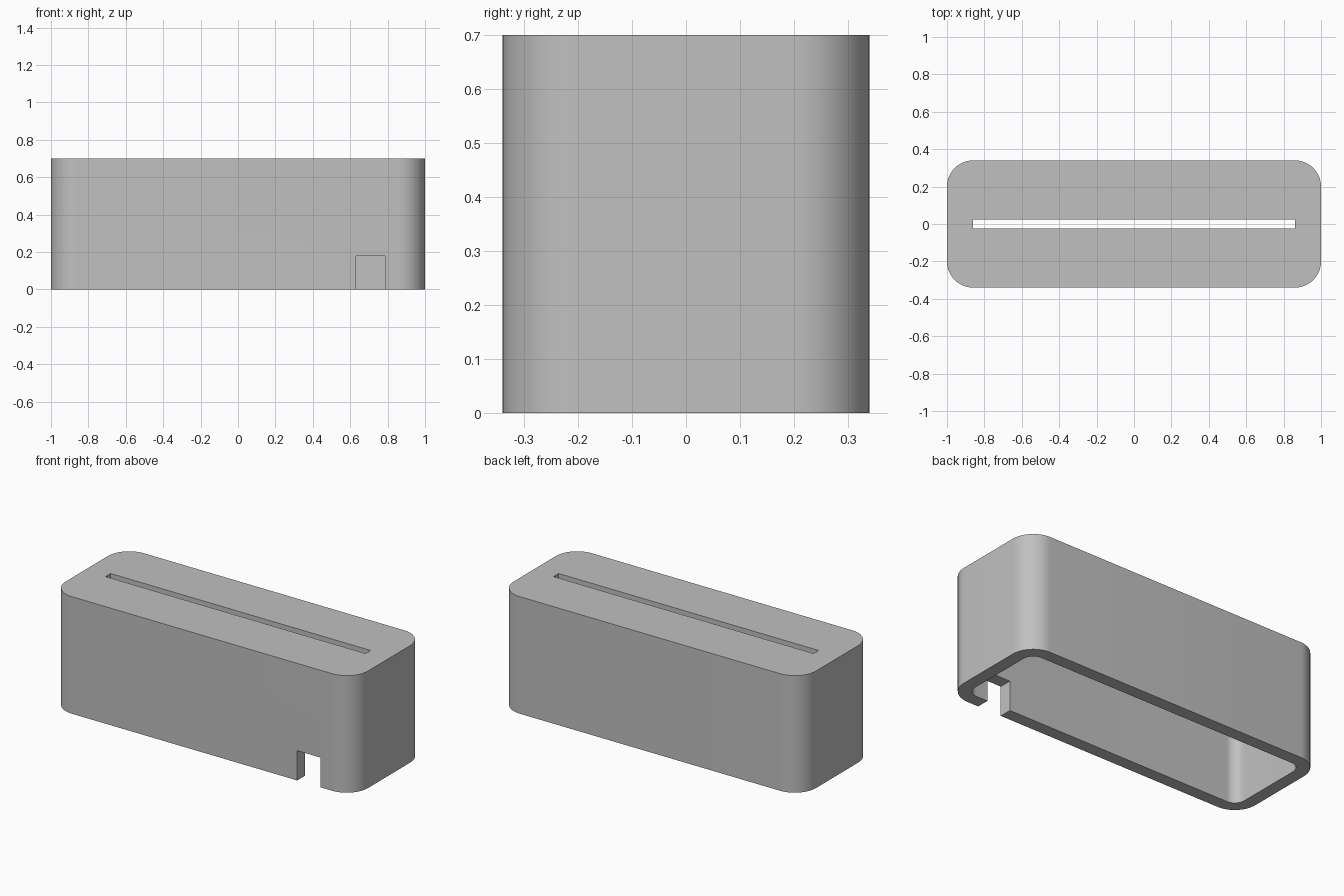
import bpy, bmesh, math

if "Cube" in bpy.data.objects:
    bpy.data.objects.remove(bpy.data.objects["Cube"], do_unlink=True)

HALF_X, HALF_Y, HEIGHT = 1.0, 0.34, 0.70
RADIUS, WALL = 0.14, 0.075

grey = bpy.data.materials.new("light_grey")
grey.use_nodes = True
colour = (0.53, 0.53, 0.53, 1)
grey.diffuse_color = colour
grey.node_tree.nodes["Principled BSDF"].inputs["Base Color"].default_value = colour


def block(name, x0, x1, y0, y1, z0, z1, radius=0.0, steps=12):
    """Upright box, optionally with rounded vertical corners."""
    bm = bmesh.new()
    ring = []
    for i, (cx, cy) in enumerate([(x1 - radius, y1 - radius), (x0 + radius, y1 - radius),
                                  (x0 + radius, y0 + radius), (x1 - radius, y0 + radius)]):
        for s in range(steps + 1 if radius else 1):
            a = math.pi / 2 * (i + s / steps)
            ring.append(bm.verts.new((cx + radius * math.cos(a), cy + radius * math.sin(a), z0)))
    base = bm.faces.new(ring)
    top = bmesh.ops.extrude_face_region(bm, geom=[base])["geom"]
    bmesh.ops.translate(bm, vec=(0, 0, z1 - z0),
                        verts=[v for v in top if isinstance(v, bmesh.types.BMVert)])
    bmesh.ops.recalc_face_normals(bm, faces=bm.faces)
    mesh = bpy.data.meshes.new(name)
    bm.to_mesh(mesh)
    bm.free()
    mesh.materials.append(grey)
    obj = bpy.data.objects.new(name, mesh)
    bpy.context.collection.objects.link(obj)
    return obj


# Rounded outer shell
shell = block("cover_shell", -HALF_X, HALF_X, -HALF_Y, HALF_Y, 0, HEIGHT, RADIUS)

# Hollow inside, top slot and cable notch in the front wall
ix, iy = HALF_X - WALL, HALF_Y - WALL
cutters = [
    block("cavity_cutter", -ix, ix, -iy, iy, -0.1, HEIGHT - WALL, RADIUS - WALL),
    block("slot_cutter", -0.86, 0.86, -0.024, 0.024, 0.5, 0.8),
    block("notch_cutter", 0.63, 0.785, -0.5, -0.2, -0.1, 0.178),
]

bpy.ops.object.select_all(action="DESELECT")
shell.select_set(True)
bpy.context.view_layer.objects.active = shell
for cutter in cutters:
    cutter.hide_render = True
    cut = shell.modifiers.new(cutter.name, "BOOLEAN")
    cut.operation, cut.solver, cut.object = "DIFFERENCE", "EXACT", cutter
    bpy.ops.object.modifier_apply(modifier=cut.name)
    bpy.data.objects.remove(cutter, do_unlink=True)

bpy.ops.object.shade_smooth_by_angle(angle=math.radians(30))
